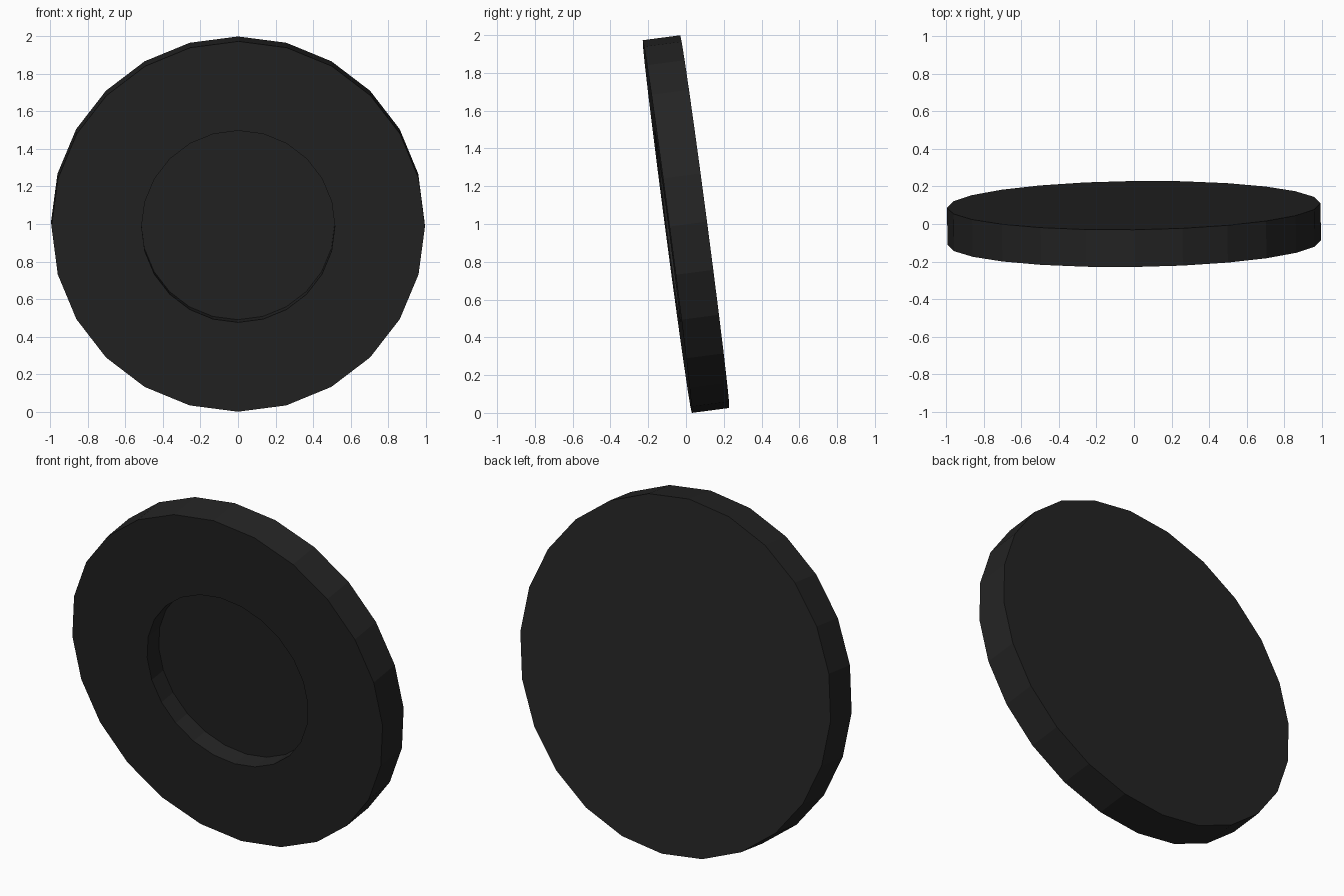
import bpy, bmesh, math
from mathutils import Matrix

if "Cube" in bpy.data.objects:
    bpy.data.objects.remove(bpy.data.objects["Cube"])

SIDES = 24
R, T = 0.995, 0.2          # disc radius and thickness
HOLE_R, DEPTH = 0.515, 0.11  # round recess in the front

black = bpy.data.materials.new("matte black")
black.diffuse_color = (0.0175, 0.0175, 0.0175, 1)
black.use_nodes = True
black.node_tree.nodes["Principled BSDF"].inputs["Base Color"].default_value = black.diffuse_color

# Profile swept around the disc axis: (radius, y), from recess floor to back
profile = [(HOLE_R, -T / 2 + DEPTH), (HOLE_R, -T / 2), (R, -T / 2), (R, T / 2)]

bm = bmesh.new()
rings = []
for r, y in profile:
    rings.append([bm.verts.new((r * math.sin(a), y, r * math.cos(a)))
                  for a in (2 * math.pi * i / SIDES for i in range(SIDES))])
for a, b in zip(rings, rings[1:]):
    for i in range(SIDES):
        j = (i + 1) % SIDES
        bm.faces.new((a[i], a[j], b[j], b[i]))
bm.faces.new(rings[0])    # recess floor
bm.faces.new(rings[-1])   # back
bmesh.ops.recalc_face_normals(bm, faces=bm.faces)

# Lean the disc forward with a very slight turn, then stand it on the ground
tilt = Matrix.Rotation(math.radians(0.7), 4, 'Z') @ Matrix.Rotation(math.radians(7.5), 4, 'X')
bmesh.ops.transform(bm, matrix=tilt, verts=bm.verts)
low = min(v.co.z for v in bm.verts)
bmesh.ops.translate(bm, vec=(0, 0, -low), verts=bm.verts)

mesh = bpy.data.meshes.new("recessed_disc")
bm.to_mesh(mesh)
bm.free()
mesh.materials.append(black)
bpy.context.collection.objects.link(bpy.data.objects.new("recessed_disc", mesh))
